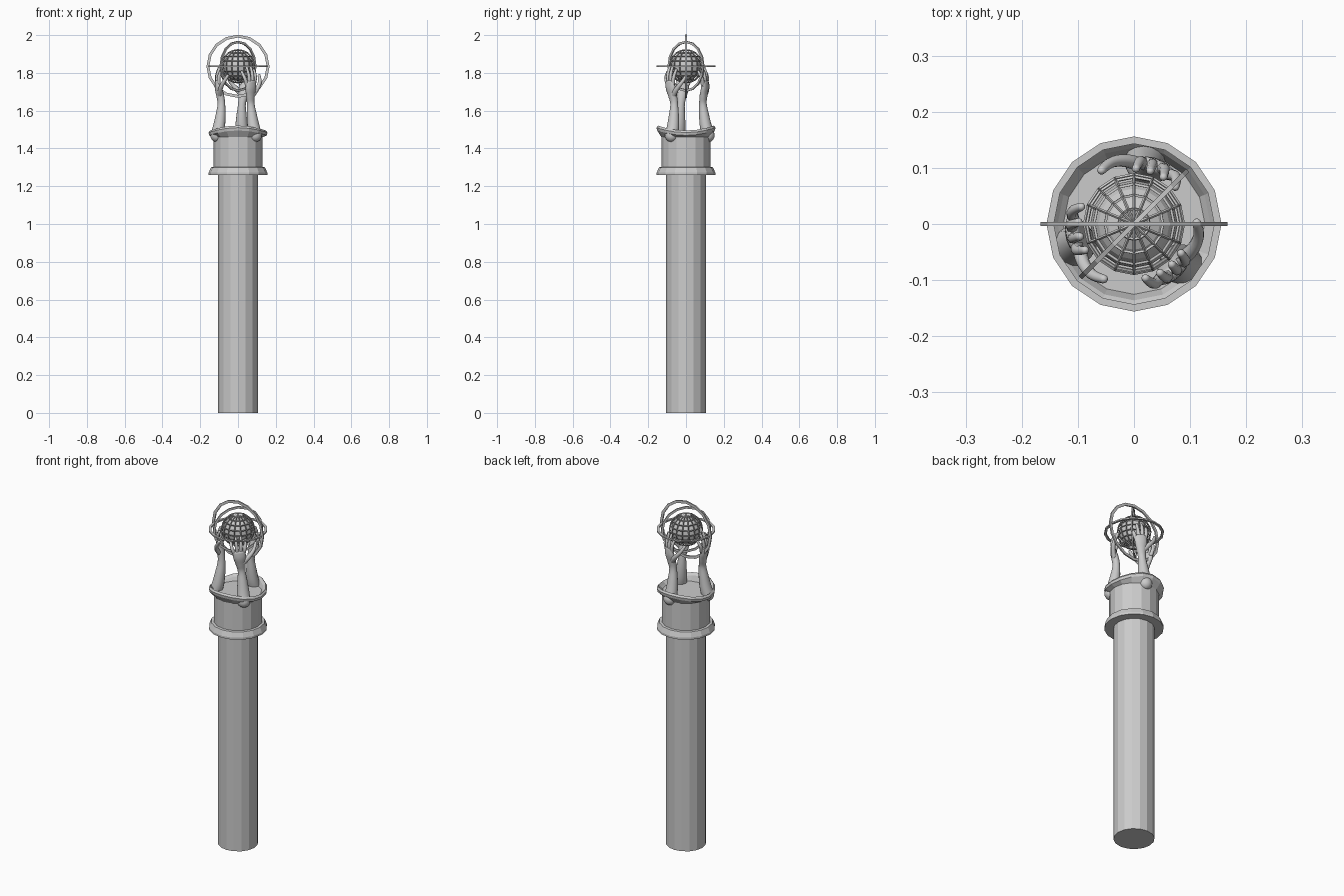
import bpy, bmesh, math
from mathutils import Vector, Matrix

if "Cube" in bpy.data.objects:
    bpy.data.objects.remove(bpy.data.objects["Cube"])

N = 16
CZ = 1.835  # centre of the globe

stone = bpy.data.materials.new("light grey stone")
stone.diffuse_color = (0.6, 0.6, 0.6, 1)
stone.use_nodes = True
stone.node_tree.nodes["Principled BSDF"].inputs["Base Color"].default_value = stone.diffuse_color


def finish(name, bm, smooth=None):
    bmesh.ops.recalc_face_normals(bm, faces=bm.faces)
    me = bpy.data.meshes.new(name)
    bm.to_mesh(me)
    bm.free()
    ob = bpy.data.objects.new(name, me)
    bpy.context.collection.objects.link(ob)
    me.materials.append(stone)
    if smooth:
        bpy.ops.object.select_all(action='DESELECT')
        ob.select_set(True)
        bpy.context.view_layer.objects.active = ob
        bpy.ops.object.shade_smooth_by_angle(angle=math.radians(smooth))
    return ob


def bridge(bm, rings, closed=False):
    k = len(rings[0])
    pairs = list(zip(rings, rings[1:]))
    if closed:
        pairs.append((rings[-1], rings[0]))
    for a, b in pairs:
        for i in range(k):
            j = (i + 1) % k
            bm.faces.new((a[i], a[j], b[j], b[i]))


def lathe(name, profile, wobble=None):
    """Revolve (radius, z) pairs, with capped ends."""
    bm = bmesh.new()
    rings = []
    for r, z in profile:
        ring = []
        for i in range(N):
            a = 2 * math.pi * i / N
            dz = wobble(a, r, z) if wobble else 0
            ring.append(bm.verts.new((r * math.cos(a), r * math.sin(a), z + dz)))
        rings.append(ring)
    bridge(bm, rings)
    bm.faces.new(rings[0])
    bm.faces.new(rings[-1])
    return finish(name, bm)


# Column, capital and uneven rim
lathe("column", [(0.107, 0), (0.107, 1.27)])
lathe("capital", [(0.155, 1.26), (0.155, 1.272), (0.143, 1.30),
                  (0.13, 1.302), (0.13, 1.475)])
lathe("rim", [(0.12, 1.46), (0.13, 1.46), (0.153, 1.482), (0.156, 1.497),
              (0.148, 1.508), (0.136, 1.495), (0.125, 1.474)],
      lambda a, r, z: -0.013 * math.cos(2 * a) if 1.48 < z else 0)


# Flat armillary rings
def hoop(name, outer, inner, width, rot):
    bm = bmesh.new()
    rings = []
    for i in range(N):
        a = 2 * math.pi * i / N
        rings.append([bm.verts.new((r * math.cos(a), r * math.sin(a), h))
                      for r, h in ((outer, -width), (outer, width),
                                   (inner, width), (inner, -width))])
    bridge(bm, rings, True)
    bm.transform(Matrix.Translation((0, 0, CZ)) @ rot)
    return finish(name, bm)


upright = Matrix.Rotation(math.pi / 2, 4, 'X')
hoop("large_upright_ring", 0.167, 0.152, 0.004, upright)
hoop("level_ring", 0.156, 0.143, 0.004, Matrix.Identity(4))
hoop("diagonal_ring", 0.135, 0.123, 0.004,
     Matrix.Rotation(math.pi / 4, 4, 'Z') @ upright)


# Globe with a wire cage around it
def ball(name, radius, smooth=None):
    bm = bmesh.new()
    bmesh.ops.create_uvsphere(bm, u_segments=N, v_segments=10, radius=radius)
    bm.transform(Matrix.Translation((0, 0, CZ)))
    return finish(name, bm, smooth)


ball("globe", 0.078)
cage = ball("globe_cage", 0.088)
wire = cage.modifiers.new("wire", 'WIREFRAME')
wire.thickness = 0.006


# Arms and hands: tapered tubes through (angle offset, radius, z, half width, half depth)
def polar(deg, r, z):
    a = math.radians(deg)
    return Vector((r * math.cos(a), r * math.sin(a), z))


def spline(rows, steps=5):
    out = []
    for i in range(len(rows) - 1):
        p = [rows[max(i - 1, 0)], rows[i], rows[i + 1], rows[min(i + 2, len(rows) - 1)]]
        for s in range(steps):
            t = s / steps
            out.append([0.5 * (2 * b + (c - a) * t + (2 * a - 5 * b + 4 * c - d) * t * t
                               + (3 * b - a - 3 * c + d) * t ** 3) for a, b, c, d in zip(*p)])
    return out + [list(rows[-1])]


def limb(bm, base, rows, sides=10):
    pts = spline(rows)
    pos = [polar(base + p[0], p[1], p[2]) for p in pts]
    stations = []
    for i, p in enumerate(pts):
        d = (pos[min(i + 1, len(pos) - 1)] - pos[max(i - 1, 0)]).normalized()
        stations.append((pos[i], d, p[3], p[4]))
    # rounded ends
    def cap(st, sign):
        c, d, w, h = st
        return [(c + d * sign * h * math.sin(t), d, w * math.cos(t), h * math.cos(t))
                for t in (0.5, 1.0, 1.4)]
    stations = cap(stations[0], -1)[::-1] + stations + cap(stations[-1], 1)
    rings = []
    for c, d, w, h in stations:
        out = Vector((c.x, c.y, 0)).normalized()
        side = d.cross(out).normalized()
        out = side.cross(d)
        rings.append([bm.verts.new(c + side * w * math.cos(2 * math.pi * k / sides)
                                   + out * h * math.sin(2 * math.pi * k / sides))
                      for k in range(sides)])
    bridge(bm, rings)
    bm.faces.new(rings[0])
    bm.faces.new(rings[-1])


forearm = [(0, 0.12, 1.468, 0.036, 0.034), (0, 0.108, 1.51, 0.034, 0.032),
           (-1, 0.098, 1.57, 0.028, 0.027), (-3, 0.092, 1.635, 0.021, 0.020),
           (-7, 0.097, 1.68, 0.027, 0.020), (-10, 0.106, 1.72, 0.034, 0.018),
           (-12, 0.110, 1.75, 0.033, 0.013)]
thumb = [(-2, 0.100, 1.68, 0.015, 0.014), (14, 0.112, 1.715, 0.013, 0.012),
         (29, 0.117, 1.75, 0.010, 0.010), (41, 0.112, 1.785, 0.008, 0.008)]
fingers = [(-25, -38, 1.805), (-16, -22, 1.828), (-7, -7, 1.83), (1, 8, 1.815)]

for base, label in ((80, "back"), (200, "left"), (320, "right")):
    bm = bmesh.new()
    limb(bm, base, forearm, 14)
    limb(bm, base, thumb)
    for root, tip, top in fingers:
        mid = (root + tip) / 2
        limb(bm, base, [(root, 0.108, 1.74, 0.011, 0.011),
                        (mid, 0.112, 1.74 + 0.5 * (top - 1.74), 0.0095, 0.0095),
                        (tip, 0.099, top, 0.0075, 0.0075)], 8)
    finish(label + "_arm_and_hand", bm, 50)
